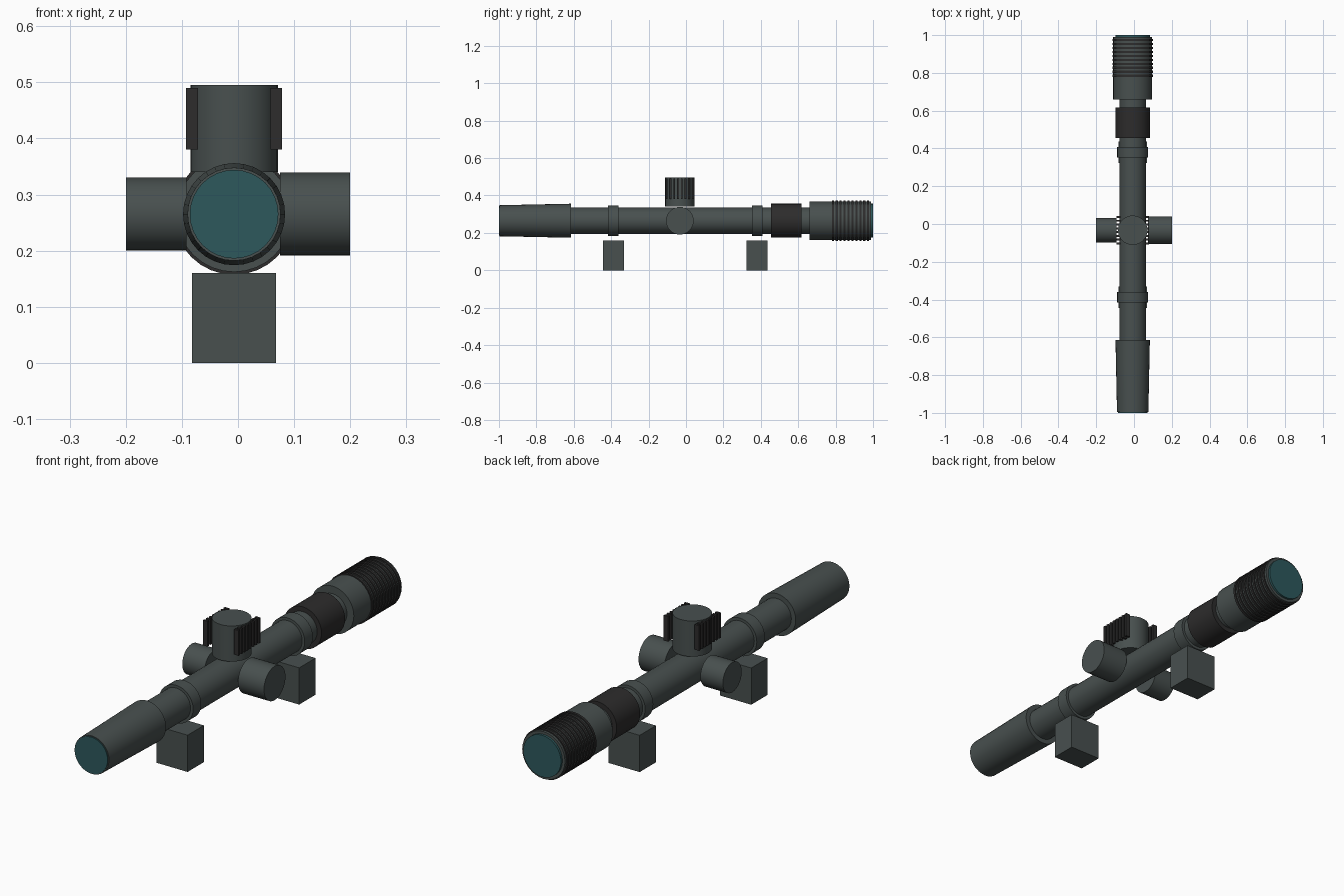
import bpy, math
from mathutils import Vector

if "Cube" in bpy.data.objects:
    bpy.data.objects.remove(bpy.data.objects["Cube"])

CX, CZ = -0.007, 0.265      # optical axis
TY = -0.033                 # turret station along the tube


def material(name, rgb):
    m = bpy.data.materials.new(name)
    m.diffuse_color = (*rgb, 1)
    m.use_nodes = True
    m.node_tree.nodes["Principled BSDF"].inputs["Base Color"].default_value = m.diffuse_color
    return m


BODY = material("grey_green_metal", (0.065, 0.080, 0.078))
GRIP = material("black_rubber", (0.026, 0.025, 0.025))
GLASS = material("teal_glass", (0.026, 0.098, 0.107))


def finish(name, mat):
    ob = bpy.context.object
    ob.name = name
    ob.data.materials.append(mat)
    return ob


def rod(name, start, end, r1, mat, r2=None, sides=32):
    """Round part from start to end, optionally tapered."""
    a, b = Vector(start), Vector(end)
    bpy.ops.mesh.primitive_cone_add(
        vertices=sides, radius1=r1, radius2=r1 if r2 is None else r2,
        depth=(b - a).length, location=(a + b) / 2,
        rotation=(b - a).to_track_quat('Z', 'Y').to_euler())
    ob = finish(name, mat)
    bpy.ops.object.shade_smooth_by_angle(angle=math.radians(30))
    return ob


def axial(name, y1, y2, r1, mat, r2=None):
    return rod(name, (CX, y1, CZ), (CX, y2, CZ), r1, mat, r2)


def box(name, lo, hi, mat):
    lo, hi = Vector(lo), Vector(hi)
    bpy.ops.mesh.primitive_cube_add(size=1, location=(lo + hi) / 2)
    ob = finish(name, mat)
    ob.scale = hi - lo
    return ob


# Main tube and objective bell
axial("main_tube", -0.70, 0.75, 0.070, BODY)
axial("objective_bell", -0.996, -0.615, 0.083, BODY, 0.091)
axial("objective_lens", -1.0, -0.99, 0.079, GLASS)

# Magnification ring and eyepiece
axial("magnification_ring", 0.455, 0.617, 0.091, GRIP)
axial("eyepiece", 0.66, 0.99, 0.103, BODY)
axial("eyepiece_lens", 0.98, 1.0, 0.091, GLASS)
for i in range(10):
    y = 0.785 + i * 0.021
    axial("eyepiece_rib", y - 0.0055, y + 0.0055, 0.108, GRIP)

# Mount rings with the separate base blocks below
for y in (-0.388, 0.380):
    axial("mount_ring", y - 0.028, y + 0.028, 0.082, BODY)
    box("mount_base", (CX - 0.075, y - 0.056, 0), (CX + 0.075, y + 0.056, 0.16), BODY)

# Turrets: elevation on top, one on each side
rod("top_turret", (CX, TY, 0.34), (CX, TY, 0.495), 0.078, BODY)
rod("right_turret", (0.075, TY, CZ), (0.2, TY, CZ), 0.074, BODY)
rod("left_turret", (-0.2, TY, CZ), (-0.092, TY, CZ), 0.065, BODY)

# Flat rows of grip bars on both sides of the top turret
for side in (-1, 1):
    x = CX + side * 0.075
    for i in range(8):
        y = TY + (i - 3.5) * 0.02
        box("turret_grip_bar", (x - 0.0105, y - 0.005, 0.38), (x + 0.0105, y + 0.005, 0.49), GRIP)
